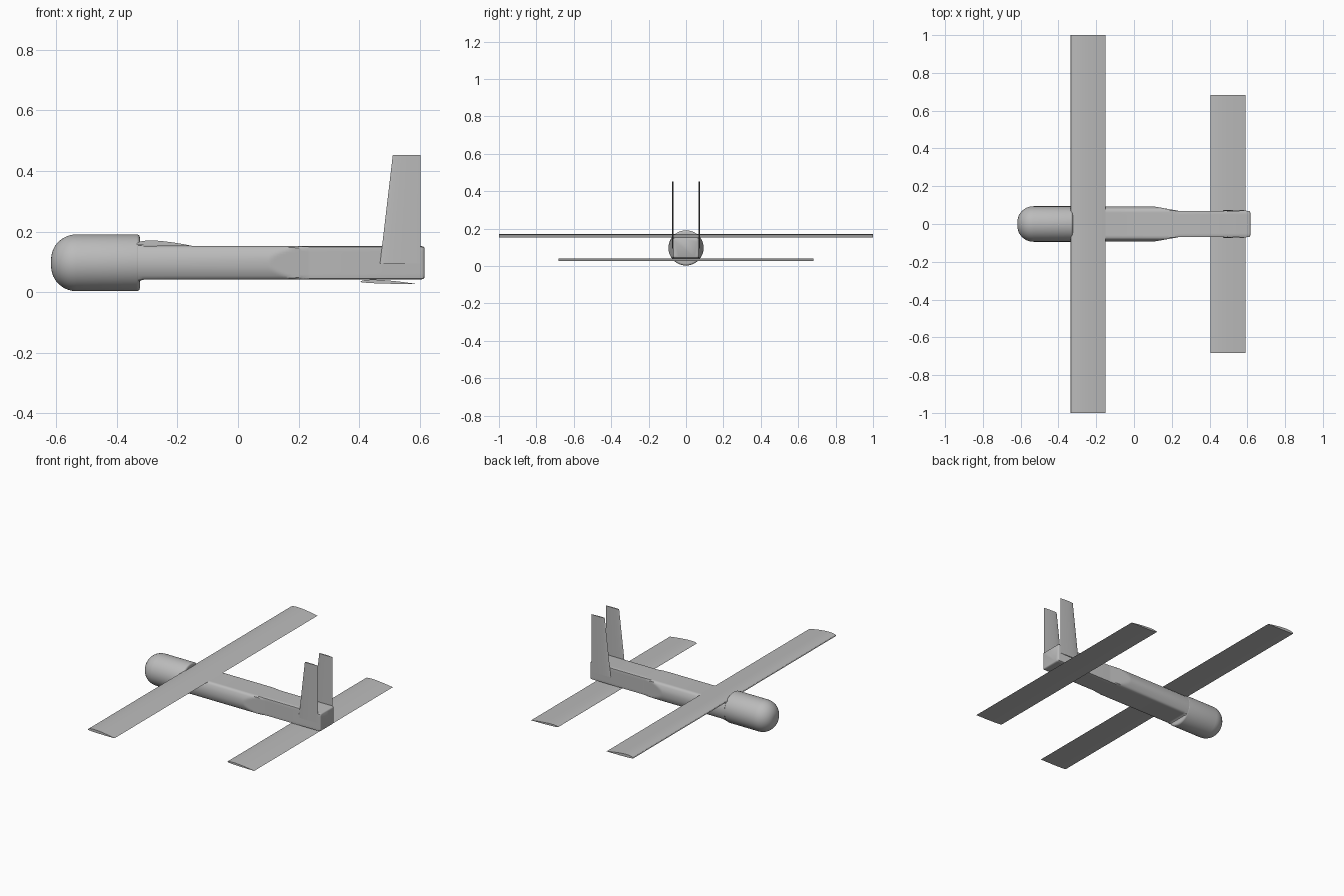
import bpy, bmesh
from math import sin, cos, pi, radians, sqrt

if "Cube" in bpy.data.objects:
    bpy.data.objects.remove(bpy.data.objects["Cube"])

grey = bpy.data.materials.new("airframe grey")
grey.use_nodes = True
grey.diffuse_color = (0.5, 0.5, 0.5, 1)
grey.node_tree.nodes["Principled BSDF"].inputs["Base Color"].default_value = (0.5, 0.5, 0.5, 1)

AXIS_Z = 0.097      # height of the fuselage centreline
RADIUS = 0.094
SEGMENTS = 72


def loft(name, rings):
    """Skin a list of equal-length rings and cap both ends."""
    bm = bmesh.new()
    loops = [[bm.verts.new(p) for p in ring] for ring in rings]
    for a, b in zip(loops, loops[1:]):
        for i in range(len(a)):
            j = (i + 1) % len(a)
            bm.faces.new((a[i], a[j], b[j], b[i]))
    bm.faces.new(loops[0])
    bm.faces.new(loops[-1])
    bmesh.ops.recalc_face_normals(bm, faces=bm.faces)
    mesh = bpy.data.meshes.new(name)
    bm.to_mesh(mesh)
    bm.free()
    mesh.materials.append(grey)
    obj = bpy.data.objects.new(name, mesh)
    bpy.context.collection.objects.link(obj)
    bpy.ops.object.select_all(action='DESELECT')
    obj.select_set(True)
    bpy.context.view_layer.objects.active = obj
    bpy.ops.object.shade_smooth_by_angle(angle=radians(32))
    return obj


def body_ring(x, half_width, half_height, scale=1.0):
    """Circle trimmed by a box with softened corners."""
    ring = []
    for i in range(SEGMENTS):
        a = 2 * pi * (i + 0.5) / SEGMENTS
        box = ((abs(cos(a)) / half_width) ** 24 + (abs(sin(a)) / half_height) ** 24) ** (-1 / 24)
        r = min(RADIUS, box) * scale
        ring.append((x, r * cos(a), AXIS_Z + r * sin(a)))
    return ring


def airfoil(chord, upper, lower, steps=14):
    """Closed outline as (distance along chord, height) pairs."""
    def half(t):
        return (2.969 * sqrt(t) - 1.26 * t - 3.516 * t**2 + 2.843 * t**3 - 1.036 * t**4)
    ts = [(1 - cos(pi * i / steps)) / 2 for i in range(steps + 1)]
    top = [(t * chord, upper * half(t)) for t in reversed(ts)]
    bottom = [(t * chord, -lower * half(t)) for t in ts[1:-1]]
    return top + bottom


def wing(name, x, z, chord, half_span, upper, lower, drop):
    """Straight wing; drop lowers the trailing edge."""
    outline = airfoil(chord, upper, lower)
    return loft(name, [[(x + u, y, z + v - drop * u / chord) for u, v in outline]
                       for y in (-half_span, half_span)])


# Nose pod: domed front, rounded rear lip
profile = [(-0.617 + 0.085 * (1 - cos(a)), 0.012 + (RADIUS - 0.012) * sin(a))
           for a in [pi / 2 * i / 12 for i in range(13)]]
profile += [(-0.335 + 0.011 * sin(a), RADIUS - 0.011 * (1 - cos(a)))
            for a in [pi / 2 * i / 5 for i in range(6)]]
loft("nose_pod", [[(x, r * cos(2 * pi * i / SEGMENTS), AXIS_Z + r * sin(2 * pi * i / SEGMENTS))
                   for i in range(SEGMENTS)] for x, r in profile])

# Fuselage: trimmed tube that tapers into a rounded box
rings = [body_ring(-0.33, 0.2, 0.066), body_ring(-0.32, 0.2, 0.058), body_ring(-0.308, 0.2, 0.055)]
for i in range(15):
    t = i / 14
    rings.append(body_ring(0.1 + 0.14 * t, RADIUS - 0.025 * t, 0.055))
rings += [body_ring(x, 0.069, 0.055, s)
          for x, s in ((0.606, 1), (0.611, 0.975), (0.614, 0.94), (0.616, 0.88))]
loft("fuselage", rings)

# Lifting surfaces
wing("main_wing", -0.336, 0.158, 0.184, 1.0, 0.014, 0.003, 0.005)
wing("tail_wing", 0.404, 0.034, 0.186, 0.683, 0.009, 0.003, 0.007)

# Twin upright fins: (height, leading edge), with a straight trailing edge
for side, label in ((1, "left"), (-1, "right")):
    fin = []
    for z, lead in ((0.095, 0.469), (0.452, 0.511)):
        fin.append([(lead + u, side * 0.071 + v, z)
                    for u, v in airfoil(0.603 - lead, 0.004, 0.004)])
    loft(label + "_fin", fin)
